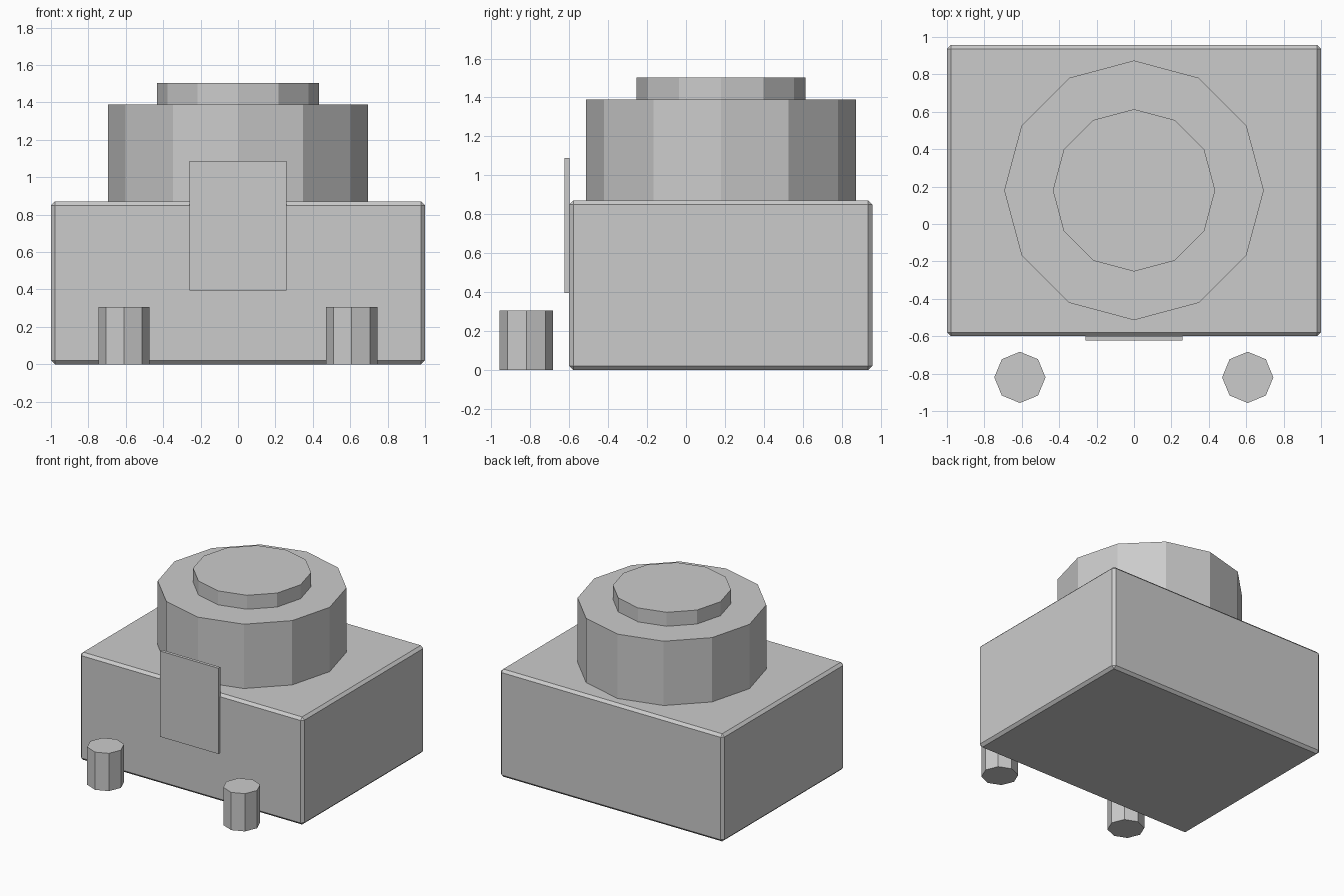
import bpy

if "Cube" in bpy.data.objects:
    bpy.data.objects.remove(bpy.data.objects["Cube"])

# Single plain grey for every part
grey = bpy.data.materials.new("plain grey")
grey.diffuse_color = (0.6, 0.6, 0.6, 1.0)
grey.use_nodes = True
grey.node_tree.nodes["Principled BSDF"].inputs["Base Color"].default_value = grey.diffuse_color


def finish(name):
    obj = bpy.context.object
    obj.name = name
    obj.data.materials.append(grey)
    return obj


def box(name, low, high):
    centre = [(a + b) / 2 for a, b in zip(low, high)]
    bpy.ops.mesh.primitive_cube_add(size=1, location=centre)
    obj = finish(name)
    obj.scale = [b - a for a, b in zip(low, high)]
    bpy.ops.object.transform_apply(location=False, rotation=False, scale=True)
    return obj


def drum(name, x, y, radius, bottom, top, sides):
    bpy.ops.mesh.primitive_cylinder_add(
        vertices=sides, radius=radius, depth=top - bottom,
        location=(x, y, (bottom + top) / 2))
    return finish(name)


# Main body with small chamfered edges
body = box("body", (-1, -0.6, 0), (1, 0.957, 0.87))
chamfer = body.modifiers.new("chamfer", 'BEVEL')
chamfer.width = 0.021
chamfer.segments = 1

# Round tower and its cap
drum("tower", 0, 0.18, 0.694, 0.868, 1.39, 12)
drum("tower_cap", 0, 0.18, 0.434, 1.388, 1.503, 12)

# Upright front panel
box("front_panel", (-0.26, -0.623, 0.395), (0.26, -0.598, 1.088))

# Pair of posts standing in front
for side, x in (("left", -0.61), ("right", 0.608)):
    drum(side + "_post", x, -0.82, 0.137, 0, 0.305, 8)
